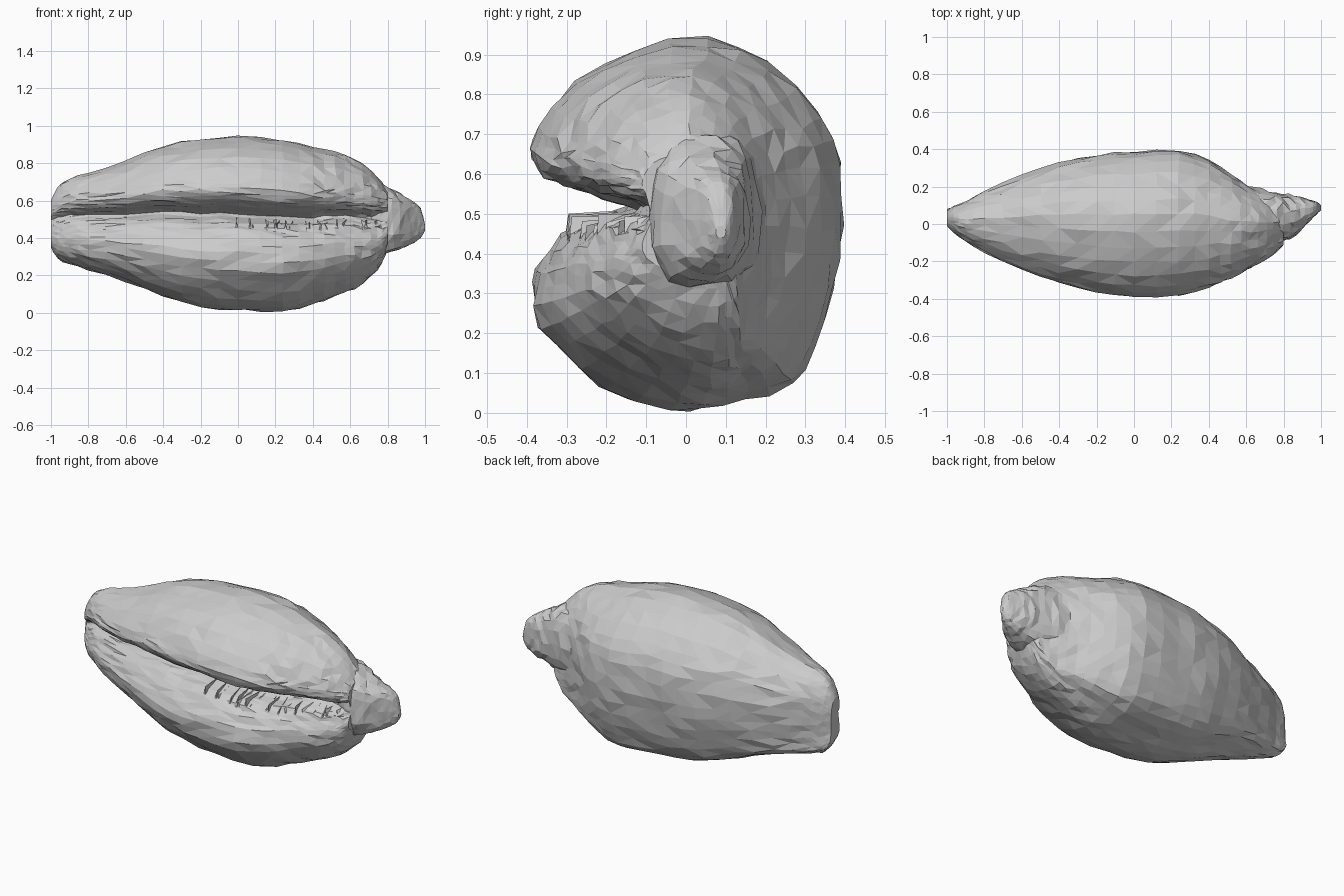
import bpy, bmesh, math, random

if "Cube" in bpy.data.objects:
    bpy.data.objects.remove(bpy.data.objects["Cube"])

random.seed(4)


def spline(pts, t, closed=False):
    """Catmull-Rom point; t runs over the point index."""
    n = len(pts)
    i = int(math.floor(t))
    f = t - i

    def g(k):
        return pts[k % n] if closed else pts[max(0, min(n - 1, k))]
    out = []
    for a, b, c, d in zip(g(i - 1), g(i), g(i + 1), g(i + 2)):
        out.append(0.5 * (2 * b + (c - a) * f + (2 * a - 5 * b + 4 * c - d) * f * f
                          + (3 * b - a - 3 * c + d) * f ** 3))
    return out


def place(x, st, u, v, shell):
    """Unit ring point to y, z. In the shell the slot stays wide where it gets
    thin, and the underside leans back towards both ends."""
    y0, y1, z0, z1 = st
    h = (z1 - z0) / 2
    lean = 0
    if shell:
        lean = max(0, -v) * (.09 * min(1, max(0, (x - .1) / .5)) + .045 * min(1, max(0, (-x - .4) / .5)))
        lean *= 1 - u * u
        if u < 0:
            k = (.47 / h) ** .4 - 1
            v *= 1 + k * max(0, 1 - abs(v)) * min(1, -u * 3)
    return (y0 + y1) / 2 + u * (y1 - y0) / 2 + lean, (z0 + z1) / 2 + v * h


def station_at(stations, x):
    """Linear lookup of (ymin, ymax, zmin, zmax) at x."""
    for a, b in zip(stations, stations[1:]):
        if x <= b[0]:
            f = (x - a[0]) / (b[0] - a[0])
            return [p + (q - p) * f for p, q in zip(a[1:], b[1:])]
    return stations[-1][1:]


def link_mesh(name, bm):
    bmesh.ops.triangulate(bm, faces=bm.faces[:])
    bmesh.ops.recalc_face_normals(bm, faces=bm.faces[:])
    me = bpy.data.meshes.new(name)
    bm.to_mesh(me)
    bm.free()
    bpy.context.collection.objects.link(bpy.data.objects.new(name, me))


def loft(name, ring, stations, sub, noise, shell=False):
    """Sweep a unit ring (u, v in -1..1) through x stations, flat triangles."""
    bm = bmesh.new()
    steps = (len(stations) - 1) * sub
    rows = []
    for s in range(steps + 1):
        x, *st = spline(stations, s / sub)
        k = noise * min(1, (st[1] - st[0]) / .4) if 0 < s < steps else 0
        row = []
        for u, v in ring:
            y, z = place(x, st, u, v, shell)
            n = [random.uniform(-k, k) for _ in range(3)]
            row.append(bm.verts.new((x + n[0], y + n[1], z + n[2])))
        rows.append(row)
    m = len(ring)
    for a, b in zip(rows, rows[1:]):
        for i in range(m):
            j = (i + 1) % m
            bm.faces.new((a[i], a[j], b[j], b[i]))
    bm.faces.new(rows[0])
    bm.faces.new(rows[-1])
    link_mesh(name, bm)


# Shell cross-section (y, z) with the slot on the front
section = [(-.13, .525), (-.20, .495), (-.27, .475), (-.315, .44), (-.36, .385), (-.39, .32),
           (-.37, .22), (-.28, .115), (-.15, .03), (0, .005), (.12, .035), (.25, .07),
           (.32, .17), (.365, .31), (.39, .47), (.38, .64), (.33, .76), (.20, .885),
           (.05, .945), (-.13, .91), (-.28, .83), (-.37, .72), (-.39, .665), (-.38, .62),
           (-.33, .585), (-.23, .555)]
ring = []
for k in range(len(section) * 2):
    y, z = spline(section, k / 2, True)
    ring.append((y / .39, (z - .475) / .47))

# Shell body: x, ymin, ymax, zmin, zmax
body = [(-1.0, -.01, .07, .35, .60), (-.965, -.045, .095, .29, .67), (-.9, -.09, .12, .26, .72),
        (-.8, -.15, .175, .23, .745), (-.6, -.24, .26, .17, .81), (-.4, -.31, .325, .09, .895),
        (-.2, -.36, .37, .03, .93), (0, -.385, .385, .015, .945), (.24, -.38, .395, .005, .925),
        (.4, -.335, .34, .045, .885), (.52, -.285, .26, .09, .86), (.62, -.235, .20, .13, .82),
        (.71, -.185, .155, .19, .76), (.77, -.14, .13, .27, .695), (.80, -.11, .09, .34, .65)]
loft("shell_body", ring, body, 2, .007, True)

# Flattened spout at the right end, blending into the upper lip
oval = []
for i in range(18):
    a = math.tau * i / 18
    c, s = math.cos(a), math.sin(a)
    oval.append((math.copysign(abs(c) ** .75, c), math.copysign(abs(s) ** .8, s)))
knob = [(.58, .02, .20, .34, .68), (.68, -.05, .185, .32, .70), (.76, -.095, .165, .31, .69),
        (.83, -.085, .155, .33, .655), (.89, -.035, .145, .345, .62), (.94, .015, .13, .375, .595),
        (.975, .05, .12, .40, .56), (1.0, .075, .10, .44, .47)]
loft("end_knob", oval, knob, 2, .014)

# Thin uneven teeth along the lower lip of the slot
bm = bmesh.new()
for i in range(18):
    x = .0 + .044 * i + random.uniform(-.015, .015)
    st = station_at(body, x)

    def at(u, v, dx=0):
        return bm.verts.new((x + dx, *place(x, st, u, v, True)))
    back = at(-.45, .06)
    tip = at(-.77, random.uniform(-.03, .07), random.uniform(-.03, .03))
    left, right = at(-.80, -.14, -.010), at(-.80, -.14, .010)
    for f in ((back, left, tip), (back, tip, right), (left, right, tip), (back, right, left)):
        bm.faces.new(f)
link_mesh("slot_teeth", bm)
